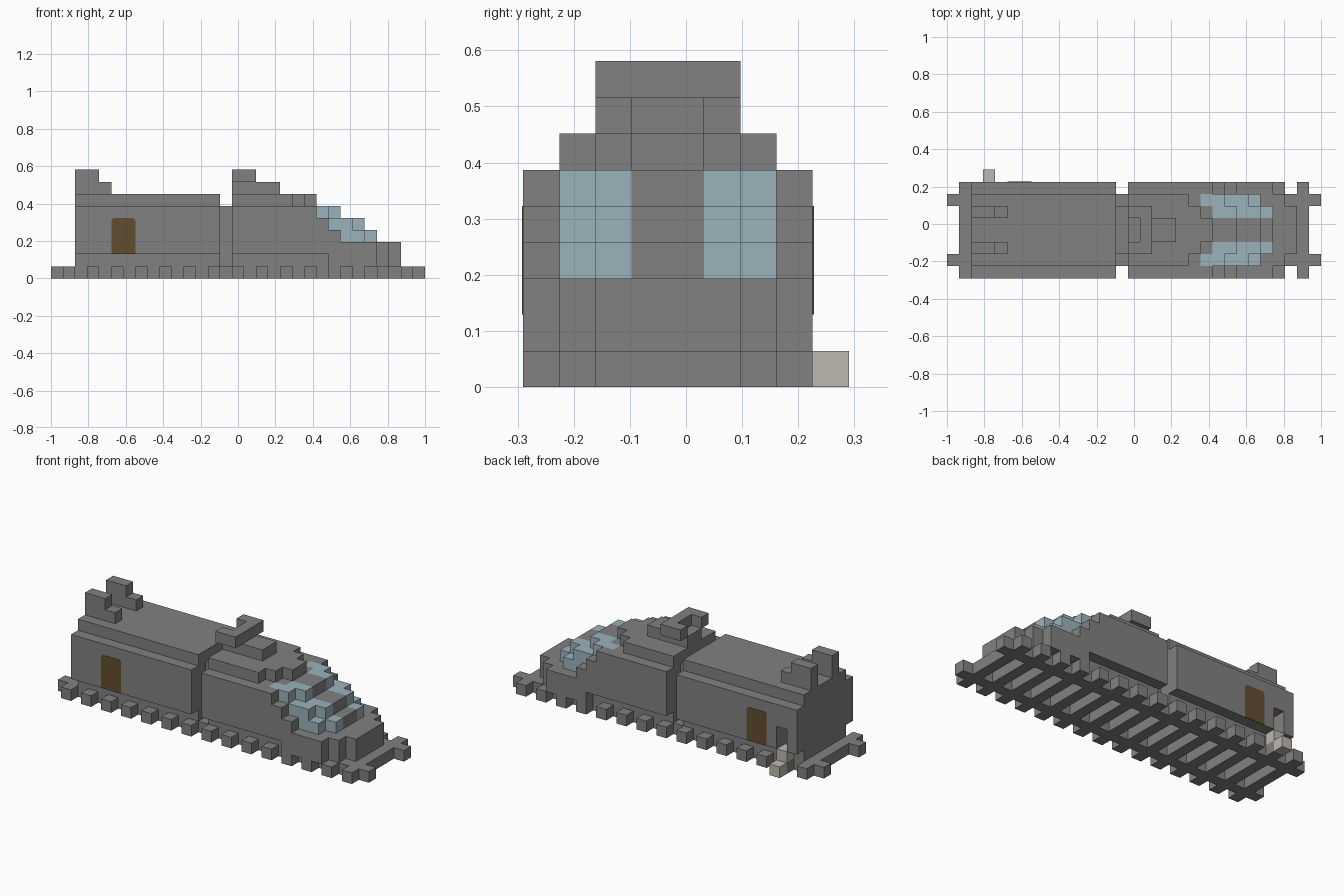
import bpy
import bmesh

cube = bpy.data.objects.get("Cube")
if cube:
    bpy.data.objects.remove(cube, do_unlink=True)

V = 2 / 31            # block size
X0, Y0 = -15.5, -4.5  # grid origin in blocks


def material(name, rgb):
    m = bpy.data.materials.new(name)
    m.use_nodes = True
    m.diffuse_color = (*rgb, 1)
    m.node_tree.nodes["Principled BSDF"].inputs["Base Color"].default_value = (*rgb, 1)
    return m


GREY = material("grey", (0.22, 0.22, 0.22))
GLASS = material("pale_blue_glass", (0.333, 0.45, 0.50))
BROWN = material("door_brown", (0.122, 0.076, 0.03))
BEIGE = material("step_beige", (0.515, 0.479, 0.434))


def finish(name, bm, mat):
    mesh = bpy.data.meshes.new(name)
    bm.to_mesh(mesh)
    bm.free()
    mesh.materials.append(mat)
    ob = bpy.data.objects.new(name, mesh)
    bpy.context.collection.objects.link(ob)
    return ob


def blocks(name, boxes, mat=GREY):
    """One object from boxes given as block ranges (x0, x1, y0, y1, z0, z1)."""
    bm = bmesh.new()
    for a, b, c, d, e, f in boxes:
        verts = bmesh.ops.create_cube(bm, size=1)["verts"]
        for v in verts:
            v.co.x = V * (X0 + (b if v.co.x > 0 else a))
            v.co.y = V * (Y0 + (d if v.co.y > 0 else c))
            v.co.z = V * (f if v.co.z > 0 else e)
    return finish(name, bm, mat)


# Track
blocks("rails", [(0, 31, j, j + 1, 0, 1) for j in (1, 6)])
blocks("sleepers", [(i, i + 1, 0, 8, 0, 1) for i in range(1, 31, 2)])

# Rear car, with a doorway cut through the back wall
blocks("rear_car_base", [(2, 14, 1, 7, 1, 2)])
blocks("rear_car_body", [
    (2, 14, 0, 6, 2, 6),
    (2, 3, 6, 8, 2, 6),
    (4, 14, 6, 8, 2, 6),
    (3, 4, 6, 8, 4, 6),
])
blocks("rear_car_roof", [(2, 14, 1, 7, 6, 7)])
blocks("rear_roof_posts", [b for j in (2, 5) for b in (
    (2, 4, j, j + 1, 7, 9), (4, 5, j, j + 1, 7, 8))])

# Boarding steps
blocks("boarding_steps", [(3, 4, 8, 9, 0, 1), (3, 4, 7, 8, 1, 2)], BEIGE)

# Link between the cars
blocks("car_link", [(14, 15, 2, 6, 1, 6)])

# Front car: for each layer, where the rows end from outside to centre
ENDS = {
    1: (27, 28, 29, 29),
    2: (27, 28, 29, 29),
    3: (24, 26, 27, 27),
    4: (23, 25, 26, 26),
    5: (22, 23, 24, 24),
    6: (15, 20, 21, 22),
}
GLASS_START = {1: 21, 2: 22}
body, glass = [], []
for k, ends in ENDS.items():
    for row, end in enumerate(ends):
        start = 23 if (k == 1 and row == 0) else 15
        glazed = 3 <= k <= 5 and row in GLASS_START
        stop = GLASS_START[row] if glazed else end
        for j in (row, 7 - row):
            if stop > start:
                body.append((start, stop, j, j + 1, k, k + 1))
            if glazed:
                glass.append((stop, end, j, j + 1, k, k + 1))
blocks("front_car_body", body)
blocks("windscreen", glass, GLASS)

# Current collector on the front car
blocks("collector_base", [(15, 19, 3, 5, 7, 8)])
blocks("collector_head", [(16, 17, 2, 6, 8, 9), (15, 16, 2, 3, 8, 9), (15, 16, 5, 6, 8, 9)])


# Door plates with clipped top corners on both sides
def door(name, y):
    r = 0.2
    outline = [(5, 2), (7, 2), (7, 5 - r), (7 - r, 5), (5 + r, 5), (5, 5 - r)]
    bm = bmesh.new()
    face = bm.faces.new([bm.verts.new((V * (X0 + x), y - 0.002, V * z)) for x, z in outline])
    ext = bmesh.ops.extrude_face_region(bm, geom=[face])["geom"]
    moved = [g for g in ext if isinstance(g, bmesh.types.BMVert)]
    bmesh.ops.translate(bm, verts=moved, vec=(0, 0.004, 0))
    bmesh.ops.recalc_face_normals(bm, faces=bm.faces[:])
    finish(name, bm, BROWN)


door("front_door", V * Y0)
door("back_door", V * (Y0 + 8))
